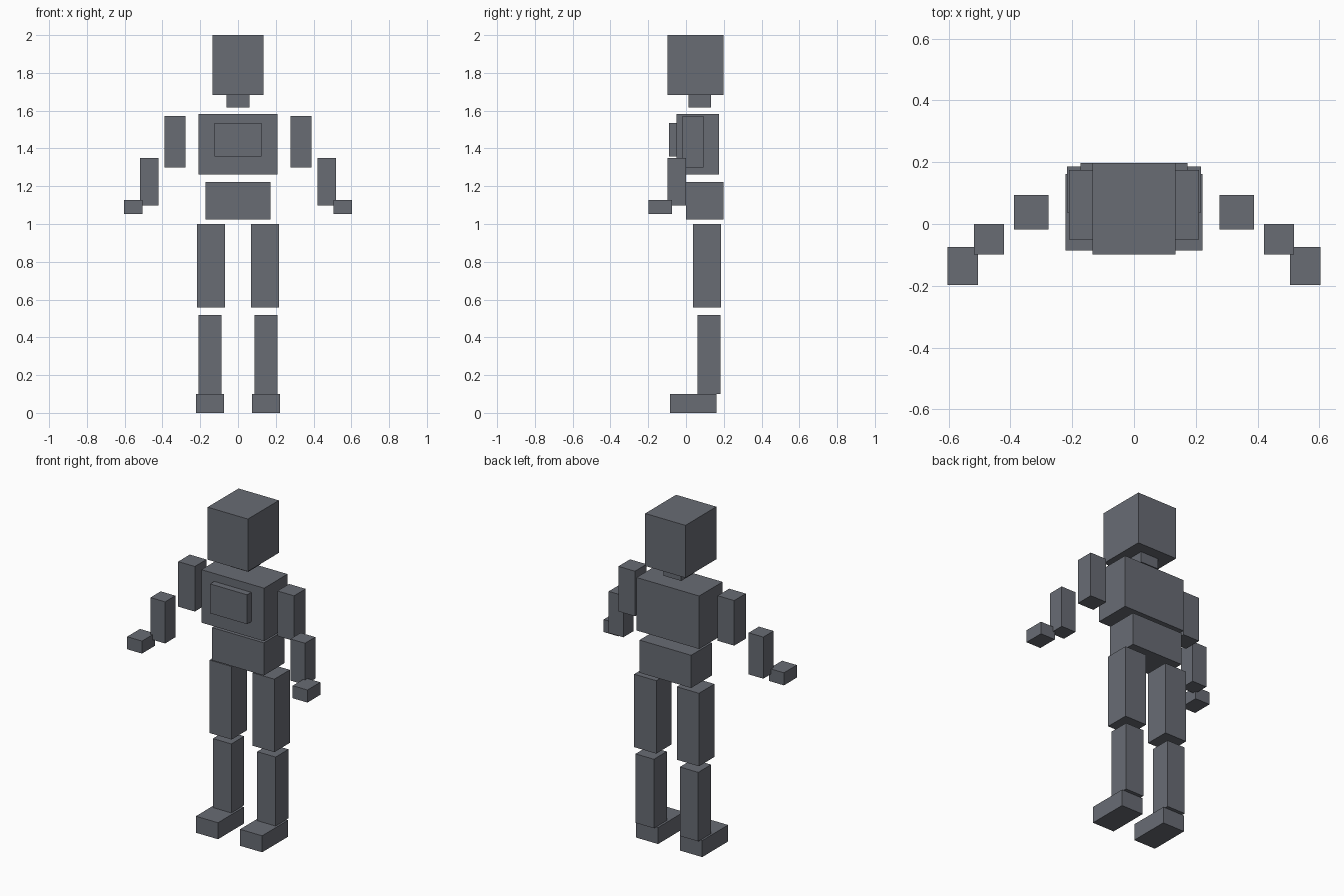
import bpy
from mathutils import Vector

if "Cube" in bpy.data.objects:
    bpy.data.objects.remove(bpy.data.objects["Cube"])

# Dark bluish grey for the whole figure
grey = bpy.data.materials.new("dark_grey")
grey.diffuse_color = (0.14, 0.15, 0.175, 1)
grey.use_nodes = True
grey.node_tree.nodes["Principled BSDF"].inputs["Base Color"].default_value = grey.diffuse_color


def box(name, x, y, z):
    """Flat-faced box spanning the given (min, max) ranges."""
    lo, hi = Vector((x[0], y[0], z[0])), Vector((x[1], y[1], z[1]))
    bpy.ops.mesh.primitive_cube_add(size=1, location=(lo + hi) / 2)
    obj = bpy.context.object
    obj.name = obj.data.name = name
    obj.scale = hi - lo
    bpy.ops.object.transform_apply(location=False, rotation=False, scale=True)
    obj.data.materials.append(grey)
    return obj


def centred(name, half_width, y, z):
    return box(name, (-half_width, half_width), y, z)


def pair(name, x, y, z):
    box(name + "_left", x, y, z)
    box(name + "_right", (-x[1], -x[0]), y, z)


# Head, neck and torso
centred("head", 0.135, (-0.098, 0.198), (1.682, 2.0))
centred("neck", 0.06, (0.012, 0.132), (1.618, 1.682))
centred("chest", 0.21, (-0.05, 0.174), (1.262, 1.583))
centred("chest_plate", 0.124, (-0.09, -0.05), (1.357, 1.535))
centred("abdomen", 0.173, (0.0, 0.198), (1.025, 1.223))

# Arms, stepping outward and forward
pair("upper_arm", (0.277, 0.388), (-0.018, 0.093), (1.299, 1.572))
pair("forearm", (0.42, 0.518), (-0.098, 0.0), (1.098, 1.35))
pair("hand", (0.505, 0.604), (-0.198, -0.075), (1.052, 1.128))

# Legs
pair("thigh", (0.069, 0.217), (0.038, 0.186), (0.558, 1.0))
pair("shin", (0.087, 0.21), (0.06, 0.183), (0.10, 0.518))
pair("foot", (0.074, 0.222), (-0.086, 0.162), (0.0, 0.10))
